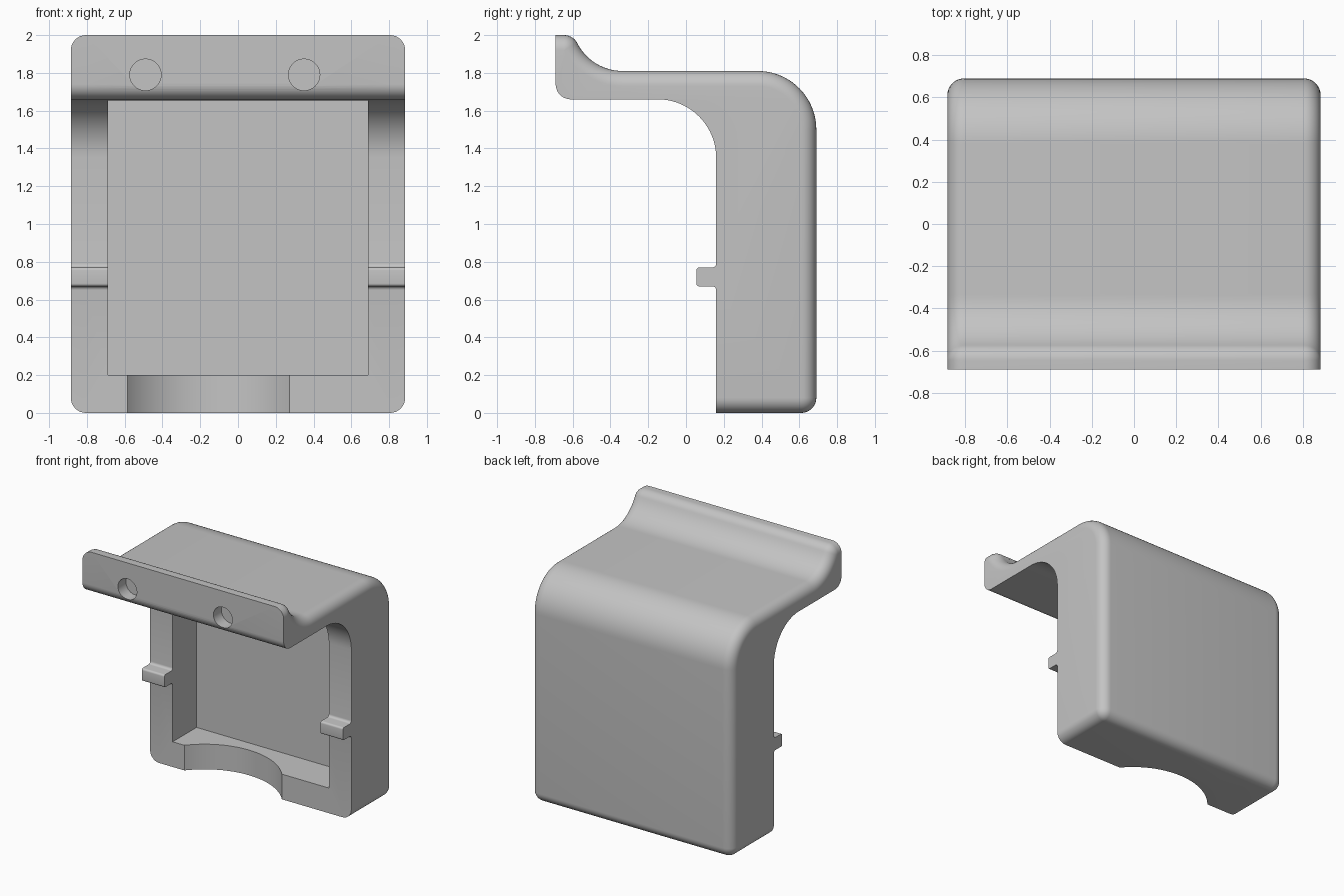
import bpy, bmesh
from math import sin, cos, pi, radians
from mathutils import Matrix, Vector

cube = bpy.data.objects.get("Cube")
if cube:
    bpy.data.objects.remove(cube, do_unlink=True)

grey = bpy.data.materials.new("plain grey")
grey.use_nodes = True
grey.diffuse_color = (0.55, 0.55, 0.55, 1)
grey.node_tree.nodes["Principled BSDF"].inputs["Base Color"].default_value = (0.55, 0.55, 0.55, 1)

HALF_WIDTH = 0.885
EDGE = 0.08          # rounding of the outer side edges


def arc(y, z, r, start, end, n=10):
    """Points on an arc in the side plane, angles in degrees."""
    angles = [radians(start + (end - start) * i / n) for i in range(n + 1)]
    return [(y + r * cos(a), z + r * sin(a)) for a in angles]


def side_profile(d):
    """Closed side outline with its outer run moved inward by d."""
    pts = [(-0.69, 2 - d)]
    # raised lip, its hollow, the big shoulder and the rounded foot
    pts += arc(-0.646, 1.92, EDGE - d, 90, 27.2)
    pts += arc(-0.335, 2.08, 0.27 + d, 207.2, 270, 14)
    pts += arc(0.38, 1.50, 0.31 - d, 90, 0, 20)
    pts += arc(0.61, 0.08, EDGE - d, 0, -90)
    pts += [(0.16, d)]
    # small clip rib with filleted root
    pts += arc(0.14, 0.65, 0.02, 0, 90, 5)
    pts += arc(0.07, 0.685, 0.015, 270, 180, 5)
    pts += arc(0.07, 0.755, 0.015, 180, 90, 5)
    pts += arc(0.14, 0.79, 0.02, -90, 0, 5)
    # inner shoulder and rounded lip underside
    pts += arc(-0.15, 1.35, 0.31, 0, 90, 20)
    pts += arc(-0.61, 1.74, 0.08, 270, 180)
    return pts


def add_object(name, bm):
    bmesh.ops.recalc_face_normals(bm, faces=bm.faces)
    mesh = bpy.data.meshes.new(name)
    bm.to_mesh(mesh)
    bm.free()
    mesh.materials.append(grey)
    obj = bpy.data.objects.new(name, mesh)
    bpy.context.collection.objects.link(obj)
    return obj


def cut(target, bm):
    """Subtract a solid from the target and discard the cutter."""
    cutter = add_object("cutter", bm)
    cutter.hide_render = True
    mod = target.modifiers.new("cut", "BOOLEAN")
    mod.operation, mod.solver, mod.object = "DIFFERENCE", "EXACT", cutter
    bpy.context.view_layer.objects.active = target
    bpy.ops.object.modifier_apply(modifier=mod.name)
    bpy.data.objects.remove(cutter, do_unlink=True)


def box(low, high):
    bm = bmesh.new()
    low, high = Vector(low), Vector(high)
    size = Matrix.Diagonal((*(high - low), 1))
    bmesh.ops.create_cube(bm, size=1, matrix=Matrix.Translation((low + high) / 2) @ size)
    return bm


def cylinder(centre, radius, depth, turn=0, segments=64):
    bm = bmesh.new()
    place = Matrix.Translation(centre) @ Matrix.Rotation(turn, 4, "X")
    bmesh.ops.create_cone(bm, cap_ends=True, segments=segments, radius1=radius,
                          radius2=radius, depth=depth, matrix=place)
    return bm


# Body: side outlines lofted across the width, shrinking near both ends
steps = [i / 8 * pi / 2 for i in range(9)]
right = [(HALF_WIDTH - EDGE + EDGE * sin(a), EDGE * (1 - cos(a))) for a in steps]
stations = [(-x, d) for x, d in reversed(right)] + right
bm = bmesh.new()
rings = [[bm.verts.new((x, y, z)) for y, z in side_profile(d)] for x, d in stations]
count = len(rings[0])
for a, b in zip(rings, rings[1:]):
    for i in range(count):
        j = (i + 1) % count
        bm.faces.new((a[i], a[j], b[j], b[i]))
bm.faces.new(rings[0])
bm.faces.new(rings[-1])
bmesh.ops.remove_doubles(bm, verts=bm.verts, dist=0.0001)
body = add_object("holder_body", bm)

# Front pocket, curved notch in the bottom wall, two round holes in the lip
cut(body, box((-0.687, -0.3, 0.2), (0.687, 0.46, 1.655)))
cut(body, cylinder((-0.155, -0.2, 0.05), 0.56, 0.5, segments=128))
for x in (-0.49, 0.35):
    cut(body, cylinder((x, -0.69, 1.79), 0.083, 0.2, turn=pi / 2, segments=48))

bpy.ops.object.select_all(action="DESELECT")
body.select_set(True)
bpy.context.view_layer.objects.active = body
bpy.ops.object.shade_smooth_by_angle(angle=radians(30))
